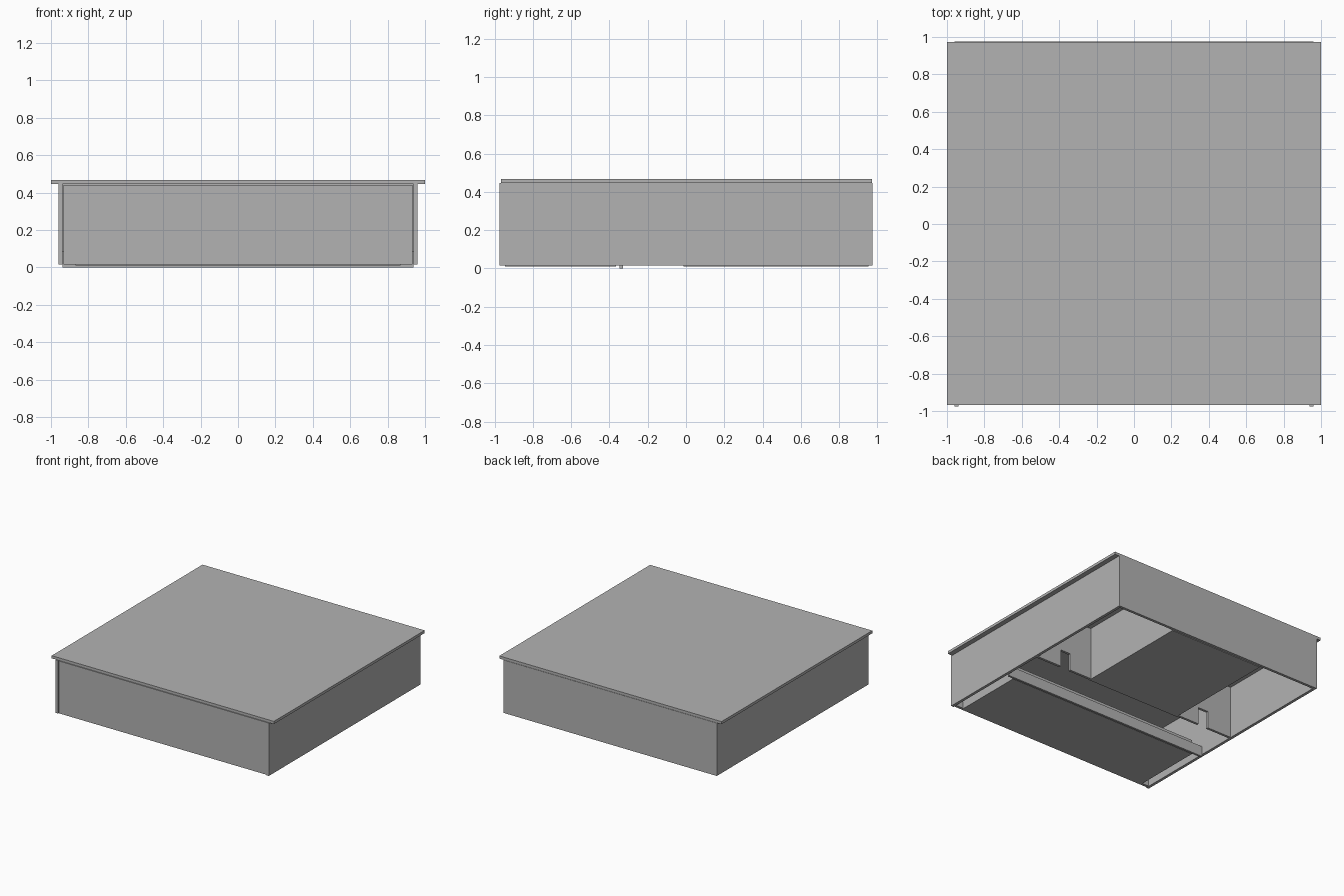
import bpy
import bmesh

cube = bpy.data.objects.get("Cube")
if cube:
    bpy.data.objects.remove(cube, do_unlink=True)

grey = bpy.data.materials.new("light_grey")
grey.use_nodes = True
colour = (0.45, 0.45, 0.45, 1)
grey.diffuse_color = colour
bsdf = next(n for n in grey.node_tree.nodes if n.type == "BSDF_PRINCIPLED")
bsdf.inputs["Base Color"].default_value = colour


def add_object(name, bm):
    bmesh.ops.recalc_face_normals(bm, faces=bm.faces)
    mesh = bpy.data.meshes.new(name)
    bm.to_mesh(mesh)
    bm.free()
    mesh.materials.append(grey)
    obj = bpy.data.objects.new(name, mesh)
    bpy.context.collection.objects.link(obj)


def board(name, x, y, z):
    """Box given by its (low, high) limits on each axis."""
    bm = bmesh.new()
    bmesh.ops.create_cube(bm, size=1)
    for v in bm.verts:
        v.co = [lim[0] if c < 0 else lim[1] for c, lim in zip(v.co, (x, y, z))]
    add_object(name, bm)


def board_pair(name, x, y, z):
    board("left_" + name, x, y, z)
    board("right_" + name, (-x[1], -x[0]), y, z)


INNER, OUTER = 0.937, 0.96
BASE, TOP = 0.015, 0.445
BACK = 0.953

# Outer case
board("top_panel", (-1, 1), (-0.967, 0.972), (TOP, 0.467))
board_pair("side_panel", (INNER, OUTER), (-0.975, BACK), (BASE, TOP))
board("back_panel", (-OUTER, OUTER), (BACK, 0.975), (BASE, TOP))
board("front_panel", (-INNER + 0.003, INNER - 0.003), (-0.967, -0.945), (BASE, TOP - 0.004))

# Cross divider with two notches in its lower edge
notches = [(-0.715, -0.625), (0.625, 0.715)]
outline = [(-INNER, TOP), (-INNER, BASE)]
for a, b in notches:
    outline += [(a, BASE), (a, 0.155), (b, 0.155), (b, BASE)]
outline += [(INNER, BASE), (INNER, TOP)]
bm = bmesh.new()
face = bm.faces.new([bm.verts.new((x, -0.015, z)) for x, z in outline])
result = bmesh.ops.extrude_face_region(bm, geom=[face])
moved = [v for v in result["geom"] if isinstance(v, bmesh.types.BMVert)]
bmesh.ops.translate(bm, verts=moved, vec=(0, 0.02, 0))
add_object("cross_divider", bm)

# Closed rear compartment
board_pair("compartment_wall", (0.405, 0.425), (0.005, BACK), (BASE, TOP))
board("compartment_floor", (-0.425, 0.425), (-0.012, BACK), (0.01, BASE + 0.005))

# Shallow front drawer
board("drawer_floor", (-0.87, 0.87), (-0.945, -0.365), (0.011, 0.021))
board_pair("drawer_side", (0.855, 0.87), (-0.945, -0.365), (0.012, 0.13))
board("drawer_back", (-0.87, 0.87), (-0.38, -0.365), (0.012, 0.13))

# Rail behind the drawer
board("cross_rail", (-INNER, INNER), (-0.347, -0.33), (0, 0.085))
